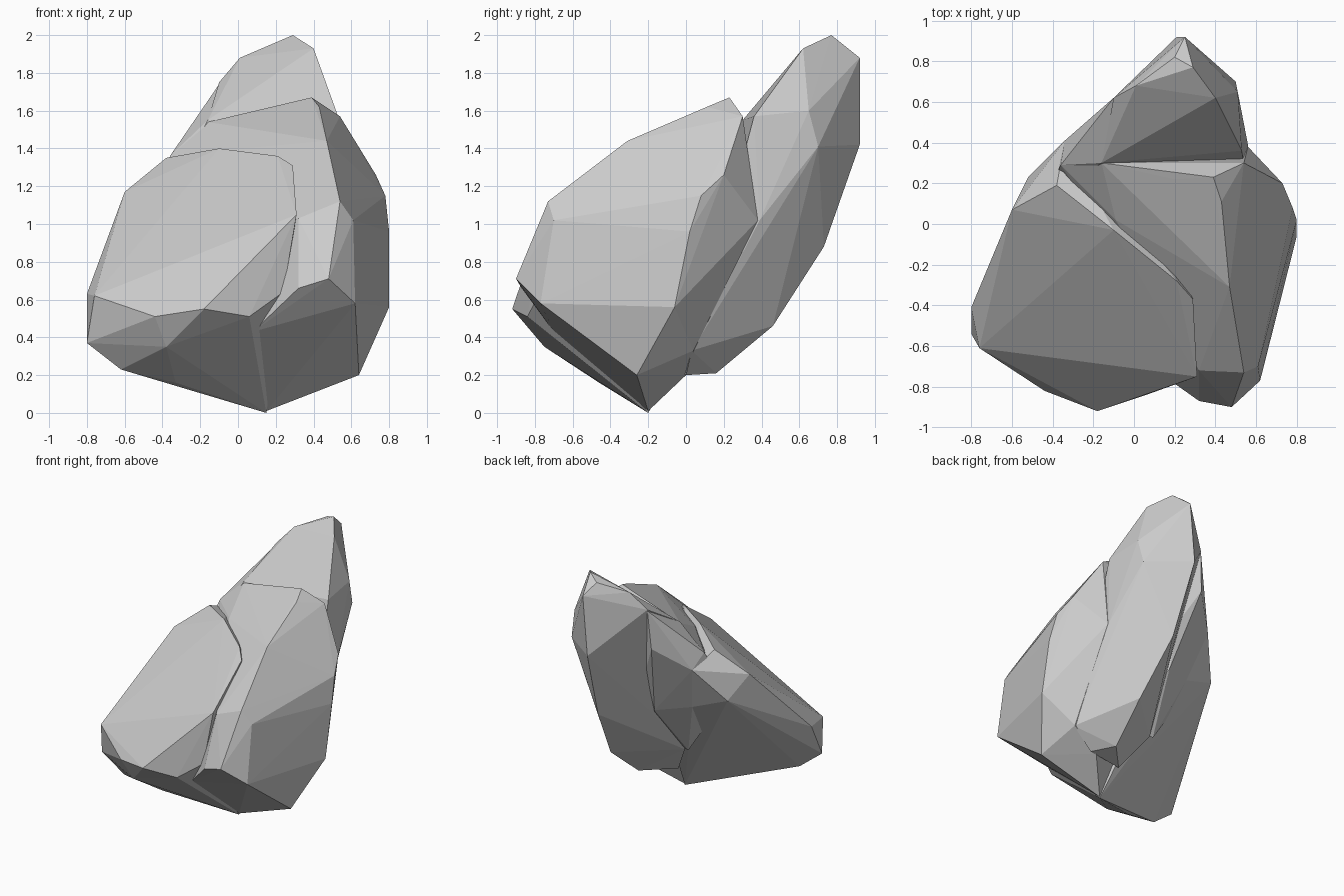
import bpy, bmesh


def hull(name, pts):
    """Faceted stone mass: convex hull of a few corner points."""
    bm = bmesh.new()
    for p in pts:
        bm.verts.new(p)
    res = bmesh.ops.convex_hull(bm, input=bm.verts[:])
    loose = {g for g in res["geom_interior"] + res["geom_unused"]
             if isinstance(g, bmesh.types.BMVert)}
    loose |= {v for v in bm.verts if not v.link_faces}
    bmesh.ops.delete(bm, geom=list(loose), context='VERTS')
    bmesh.ops.recalc_face_normals(bm, faces=bm.faces[:])
    me = bpy.data.meshes.new(name)
    bm.to_mesh(me)
    bm.free()
    ob = bpy.data.objects.new(name, me)
    bpy.context.collection.objects.link(ob)
    return ob


# Broad slab at the front left
slab = hull("rock", [
    (-.76, -.61, .62), (-.44, -.82, .51), (-.18, -.92, .55), (.06, -.84, .51),
    (.24, -.77, .64), (.31, -.75, 1.05), (.29, -.37, 1.31), (.21, -.28, 1.36),
    (-.1, -.03, 1.4), (-.38, .19, 1.35), (-.6, .07, 1.17), (-.8, -.41, .63),
    (-.8, -.54, .37), (-.62, -.52, .23), (-.33, -.46, .16), (-.38, -.75, .35),
    (.15, -.2, 0), (-.34, .41, 1.26), (-.52, .23, 1.0), (-.25, .28, .9),
    (0, .3, .85)])

# Ridge block on the right
ridge = hull("right_ridge", [
    (.54, -.73, 1.12), (.47, -.31, 1.44), (.43, .11, 1.62), (.39, .23, 1.67),
    (.54, .3, 1.57), (.73, .2, 1.26), (.78, .08, 1.15), (.61, -.7, 1.02),
    (.48, -.9, .71), (.32, -.87, .66), (.62, -.77, .58), (.64, -.26, .2),
    (.8, -.06, .56), (.8, .02, .96), (.43, -.18, .15), (.15, -.2, .01),
    (.32, -.72, 1.03), (-.09, .02, 1.39), (.2, .22, 1.61), (.08, -.7, .43),
    (-.16, .3, 1.54), (-.36, .29, 1.36), (.56, .38, 1.02), (.58, .04, .33),
    (.35, 0, .2)])

# Leaning spire at the back
spire = hull("back_spire", [
    (.29, .77, 2), (.25, .92, 1.88), (.2, .82, 1.96), (.4, .62, 1.93),
    (.01, .68, 1.88), (-.1, .62, 1.75), (-.16, .3, 1.55), (.51, .65, 1.6),
    (.5, .7, 1.41), (.21, .92, 1.42), (.25, .73, .88), (.33, .46, .46),
    (.3, .16, .21), (.56, .39, 1.02), (.03, .41, .85), (-.06, .1, .45),
    (.53, .36, 1.57), (.58, .03, .33), (.4, 0, .2), (.1, -.05, .2)])

# Shoulder filling the back left between spire and slab
shoulder = hull("left_shoulder", [
    (-.1, .62, 1.74), (-.12, .6, 1.44), (-.34, .41, 1.26), (-.16, .3, 1.55),
    (-.36, .29, 1.36), (0, .5, 1.2), (0, .39, .85), (-.25, .28, .9),
    (-.09, .1, .45), (.3, .3, 1.4), (.2, .1, .5), (-.45, .1, 1.0)])

# Fuse the masses into one rock
parts = (ridge, spire, shoulder)
for part in parts:
    m = slab.modifiers.new("fuse_" + part.name, 'BOOLEAN')
    m.operation = 'UNION'
    m.solver = 'EXACT'
    m.object = part
deps = bpy.context.evaluated_depsgraph_get()
fused = bpy.data.meshes.new_from_object(slab.evaluated_get(deps))
slab.modifiers.clear()
slab.data = fused
for part in parts:
    bpy.data.objects.remove(part)
